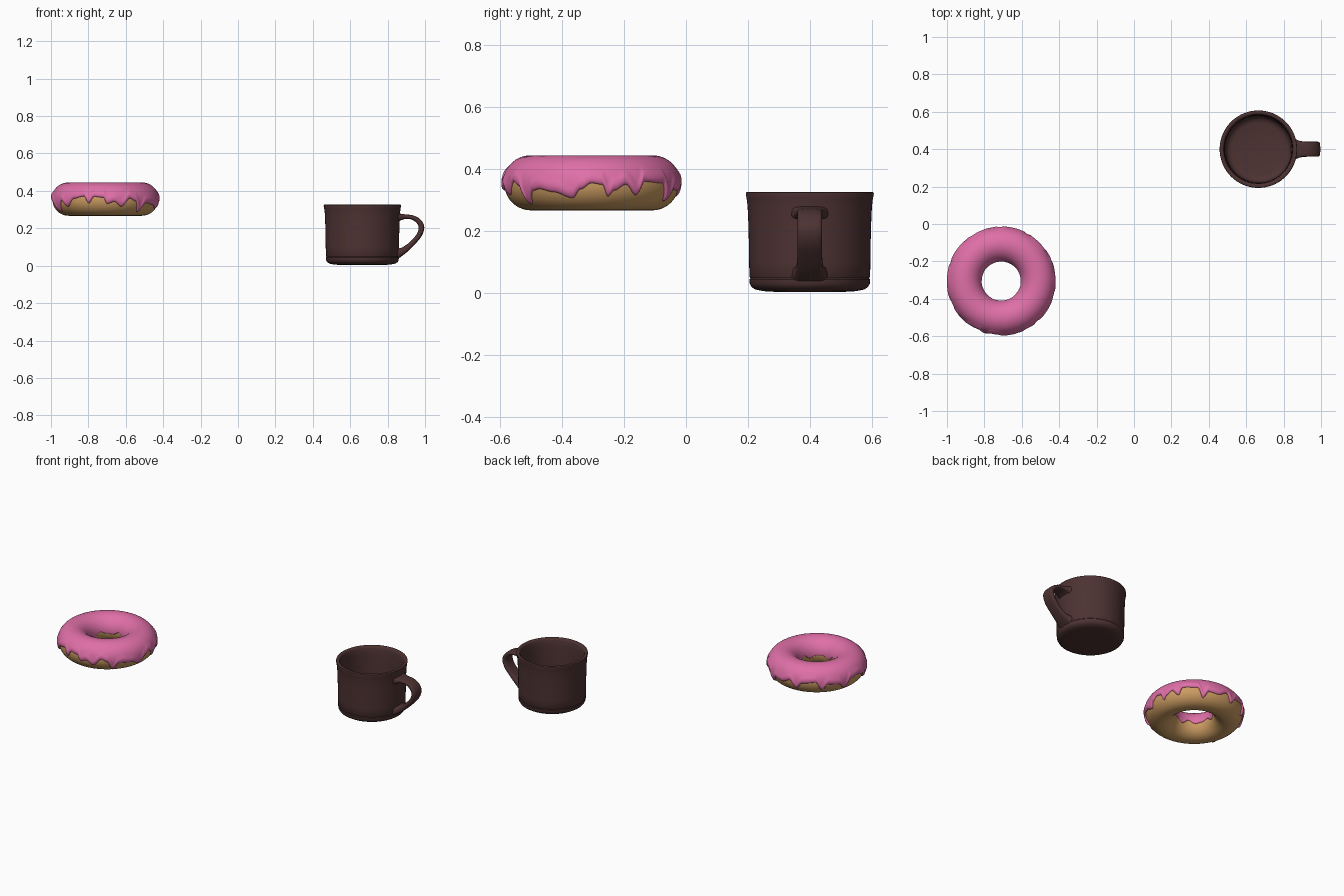
import bpy, bmesh, math
from mathutils import Vector

if "Cube" in bpy.data.objects:
    bpy.data.objects.remove(bpy.data.objects["Cube"])


def material(name, rgb):
    m = bpy.data.materials.new(name)
    m.diffuse_color = (*rgb, 1)
    m.use_nodes = True
    m.node_tree.nodes["Principled BSDF"].inputs["Base Color"].default_value = m.diffuse_color
    return m


def grid_object(name, rings, mat, loop_u=True, loop_v=True, cap=False, angle=40):
    """Skin a list of point rings into a smooth mesh."""
    bm = bmesh.new()
    vs = [[bm.verts.new(p) for p in r] for r in rings]
    n, k = len(vs), len(vs[0])
    for i in range(n if loop_u else n - 1):
        for j in range(k if loop_v else k - 1):
            a, b = vs[i], vs[(i + 1) % n]
            bm.faces.new((a[j], b[j], b[(j + 1) % k], a[(j + 1) % k]))
    if cap:
        bm.faces.new(vs[0])
        bm.faces.new(vs[-1])
    bmesh.ops.remove_doubles(bm, verts=bm.verts, dist=1e-6)
    bmesh.ops.recalc_face_normals(bm, faces=bm.faces)
    me = bpy.data.meshes.new(name)
    bm.to_mesh(me)
    bm.free()
    ob = bpy.data.objects.new(name, me)
    bpy.context.collection.objects.link(ob)
    me.materials.append(mat)
    bpy.ops.object.select_all(action='DESELECT')
    bpy.context.view_layer.objects.active = ob
    ob.select_set(True)
    bpy.ops.object.shade_smooth_by_angle(angle=math.radians(angle))
    return ob


def catmull(pts, steps):
    """Smooth curve through tuples of any length."""
    p = [Vector(q) for q in pts]
    p = [2 * p[0] - p[1]] + p + [2 * p[-1] - p[-2]]
    out = []
    for i in range(1, len(p) - 2):
        a, b, c, d = p[i - 1:i + 3]
        for s in range(steps):
            t = s / steps
            out.append(0.5 * (2 * b + (c - a) * t + (2 * a - 5 * b + 4 * c - d) * t * t
                              + (3 * b - a - 3 * c + d) * t ** 3))
    return out + [p[-2]]


pink = material("pink_icing", (0.74, 0.16, 0.39))
tan = material("dough", (0.60, 0.33, 0.12))
brown = material("dark_glaze", (0.075, 0.032, 0.032))

# Doughnut ring
CX, CY, CZ, R, r = -0.71, -0.305, 0.353, 0.196, 0.086


def torus_point(az, phi, rad):
    d = R + rad * math.cos(phi)
    return (CX + d * math.cos(az), CY + d * math.sin(az), CZ + rad * math.sin(phi))


TAU = 2 * math.pi
grid_object("doughnut_dough", [[torus_point(TAU * i / 96, TAU * j / 40, r) for j in range(40)]
                               for i in range(96)], tan)

# Icing: lower edge height against compass angle
edge = [(0, .355), (7, .35), (11, .31), (15, .33), (23, .35), (31, .315), (37, .36),
        (54, .355), (61, .295), (68, .335), (80, .33), (92, .355), (100, .31), (108, .35),
        (124, .36), (131, .305), (138, .345), (152, .335), (160, .30), (168, .35),
        (182, .355), (192, .34), (206, .288), (215, .345), (224, .315), (234, .36),
        (246, .372), (252, .333), (258, .37), (268, .365), (272, .33), (280, .342),
        (288, .315), (298, .36), (305, .345), (311, .286), (318, .33), (323, .335), (334, .325),
        (347, .305), (353, .335), (360, .355)]


def edge_height(deg):
    for (a, za), (b, zb) in zip(edge, edge[1:]):
        if a <= deg <= b:
            t = (deg - a) / (b - a)
            return za + (zb - za) * t * t * (3 - 2 * t)


rings = []
N, M = 360, 48
for i in range(N):
    az = TAU * i / N
    p0 = math.asin((edge_height(360 * i / N) - CZ) / 0.09)
    p1 = math.pi + 0.08 + 0.10 * math.sin(7 * az) + 0.05 * math.sin(11 * az + 1)
    ring = []
    for j in range(M + 1):
        s = (1 - math.cos(math.pi * j / M)) / 2
        phi = p0 + (p1 - p0) * s
        d = min(phi - p0, p1 - phi)
        ramp = math.sqrt(max(0, 1 - (1 - min(1, d / 0.12)) ** 2))
        bulge = 0.004 * math.exp(-(phi - p0 - 0.25) ** 2 / 0.04)
        ring.append(torus_point(az, phi, r - 0.001 + (0.007 + bulge) * ramp))
    rings.append(ring)
grid_object("doughnut_icing", rings, pink, loop_v=False, angle=60)

# Mug body: lathed profile (radius, height), outside then inside
MX, MY = 0.665, 0.40
profile = [(0, .003), (.10, .003), (.150, .006), (.175, .011), (.188, .019), (.194, .030),
           (.195, .044), (.192, .048), (.195, .053), (.196, .10), (.197, .17),
           (.199, .24), (.201, .28), (.204, .305), (.207, .320), (.206, .325), (.203, .327),
           (.192, .327), (.188, .324), (.184, .312), (.181, .28), (.179, .20), (.177, .08),
           (.172, .050), (.160, .036), (.14, .031), (0, .030)]
rings = [[(MX + q * math.cos(TAU * i / 96), MY + q * math.sin(TAU * i / 96), z)
          for q, z in profile] for i in range(96)]
grid_object("mug_body", rings, brown, loop_v=False)

# Mug handle: swept rounded strap (x, z, half width, half thickness)
path = catmull([(.850, .259, .062, .026), (.872, .261, .050, .017), (.900, .262, .041, .012),
                (.935, .257, .040, .012), (.966, .237, .040, .014), (.981, .205, .040, .015),
                (.968, .163, .040, .014), (.932, .120, .040, .014), (.895, .088, .043, .017),
                (.868, .072, .050, .022), (.848, .064, .058, .028)], 6)
rings = []
for i, (x, z, w, h) in enumerate(path):
    a, b = path[max(i - 1, 0)], path[min(i + 1, len(path) - 1)]
    t = Vector((b[0] - a[0], b[1] - a[1])).normalized()
    ring = []
    for j in range(28):
        c, s = math.cos(TAU * j / 28), math.sin(TAU * j / 28)
        u = w * math.copysign(abs(c) ** 0.55, c)
        v = h * math.copysign(abs(s) ** 0.6, s)
        ring.append((x - t[1] * v, MY + u, z + t[0] * v))
    rings.append(ring)
grid_object("mug_handle", rings, brown, loop_u=False, cap=True, angle=50)
